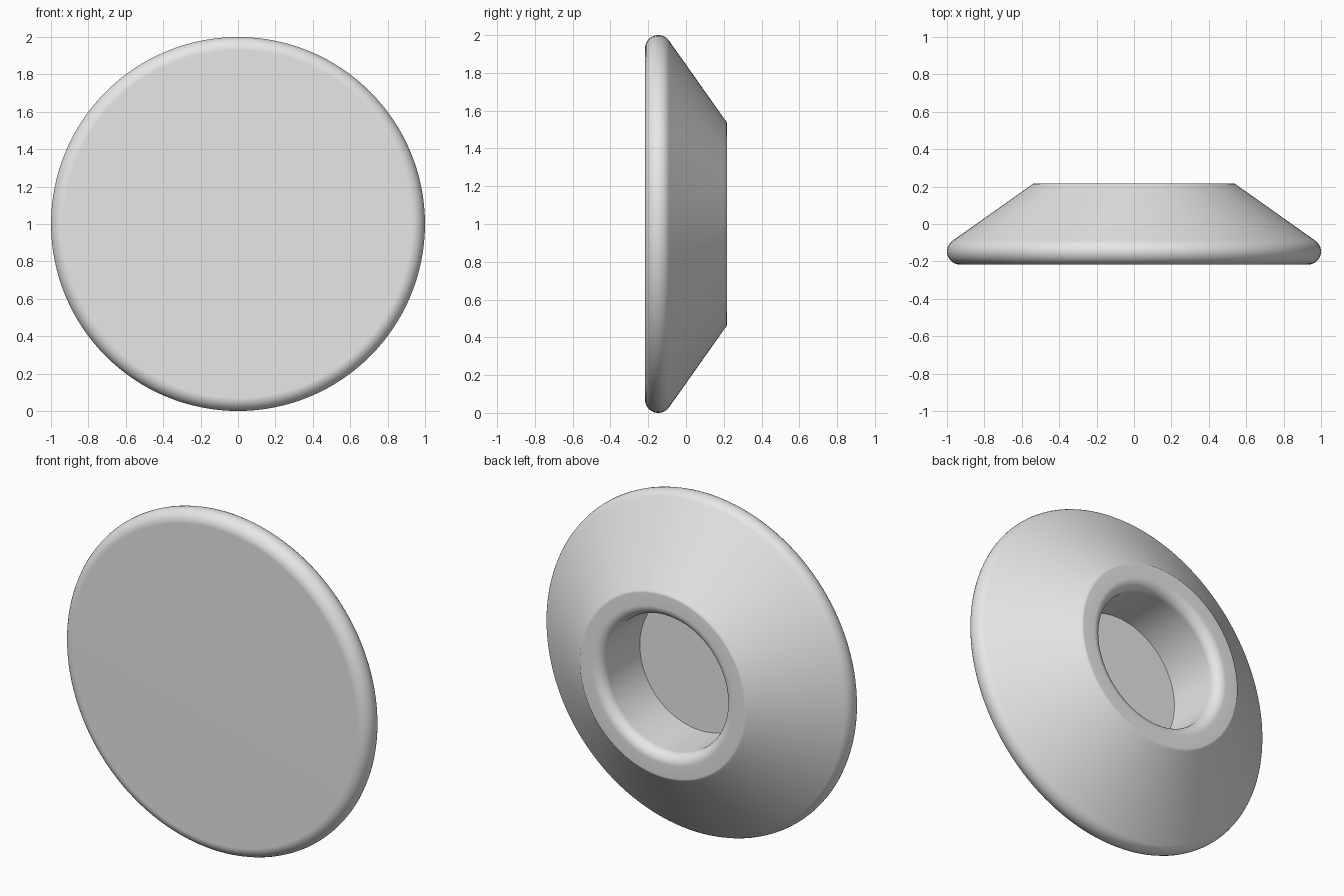
import bpy, bmesh
from math import sin, cos, radians, pi
from mathutils import Vector

cube = bpy.data.objects.get("Cube")
if cube:
    bpy.data.objects.remove(cube, do_unlink=True)

SEGMENTS = 128
HALF_DEPTH = 0.217
EDGE = 0.07       # rounding of the outer edge
LIP = 0.06        # rounding of the socket mouth
BORE = 0.40       # socket radius
FLOOR = -0.14     # socket floor depth


def arc(r, y, radius, start, end, steps):
    """Points of an arc in the radius/depth plane."""
    angles = [radians(start + (end - start) * i / steps) for i in range(steps + 1)]
    return [(r + radius * cos(a), y + radius * sin(a)) for a in angles]


# Half cross-section: front face, round edge, cone, rim, socket wall, floor
profile = [(0, -HALF_DEPTH)]
profile += arc(1 - EDGE, EDGE - HALF_DEPTH, EDGE, -90, 54, 12)
profile += [(0.551, 0.207), (0.544, 0.214), (0.534, HALF_DEPTH)]
profile += arc(BORE + LIP, HALF_DEPTH - LIP, LIP, 90, 180, 8)
profile += [(BORE, FLOOR), (0, FLOOR)]

# Turn the cross-section around the front-to-back axis
bm = bmesh.new()
verts = [bm.verts.new((r, y, 1)) for r, y in profile]
edges = [bm.edges.new(pair) for pair in zip(verts, verts[1:])]
bmesh.ops.spin(bm, geom=verts + edges, cent=Vector((0, 0, 1)), axis=(0, 1, 0),
               angle=2 * pi, steps=SEGMENTS, use_duplicate=False)
bmesh.ops.remove_doubles(bm, verts=bm.verts, dist=0.0001)
bmesh.ops.recalc_face_normals(bm, faces=bm.faces)
mesh = bpy.data.meshes.new("round_knob")
bm.to_mesh(mesh)
bm.free()
knob = bpy.data.objects.new("round_knob", mesh)
bpy.context.collection.objects.link(knob)

# Plain light grey
grey = bpy.data.materials.new("light_grey")
grey.use_nodes = True
colour = (0.8, 0.8, 0.8, 1)
grey.diffuse_color = colour
grey.node_tree.nodes["Principled BSDF"].inputs["Base Color"].default_value = colour
mesh.materials.append(grey)

# Smooth shading, with flat faces kept flat
bpy.ops.object.select_all(action='DESELECT')
knob.select_set(True)
bpy.context.view_layer.objects.active = knob
bpy.ops.object.shade_smooth_by_angle(angle=radians(40))
weighted = knob.modifiers.new("flat_faces", 'WEIGHTED_NORMAL')
weighted.keep_sharp = True
